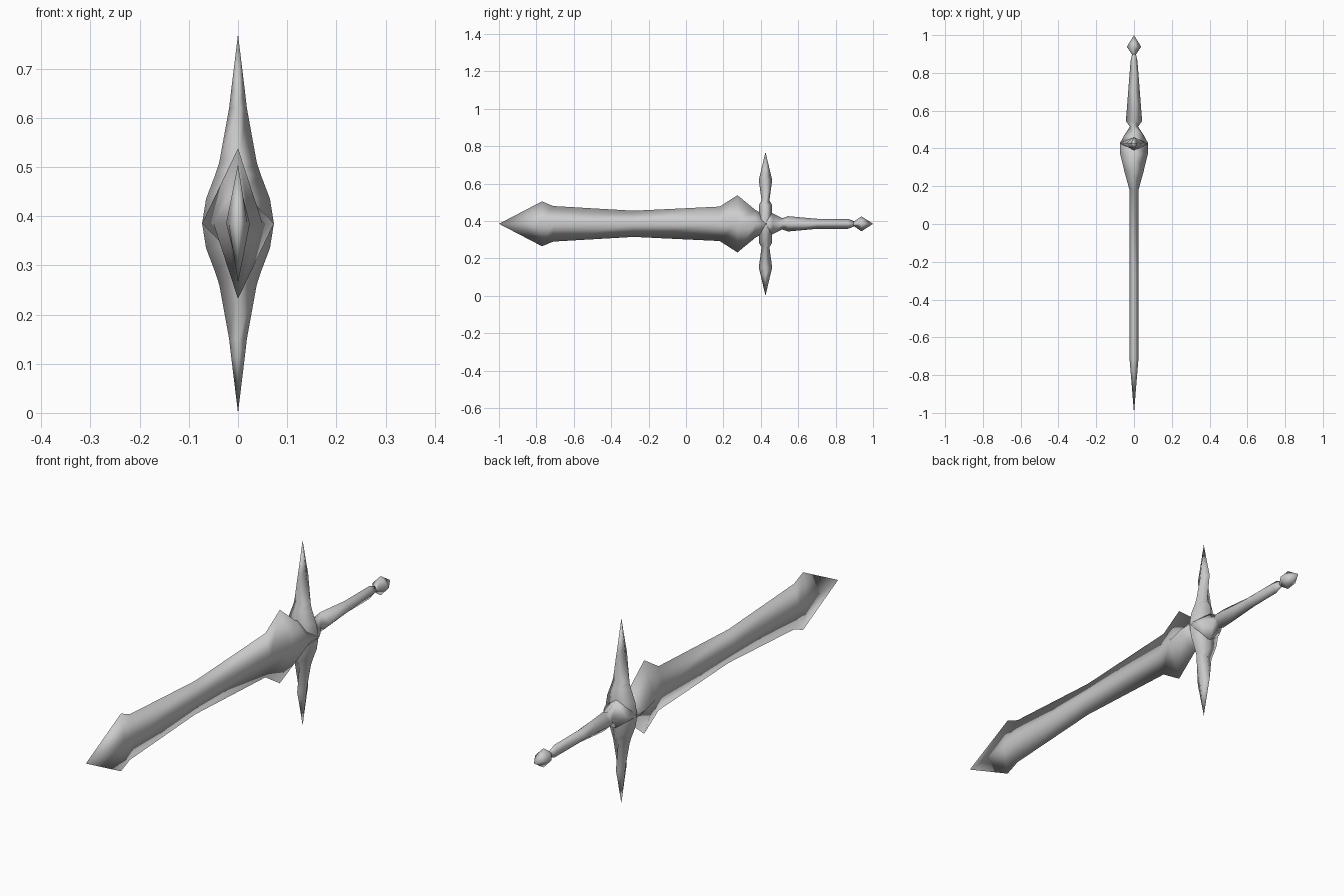
import bpy

cube = bpy.data.objects.get("Cube")
if cube:
    bpy.data.objects.remove(cube)

MID_Z = 0.385     # height of the sword's long axis
GUARD_Y = 0.425   # position of the crossguard

steel = bpy.data.materials.new("plain grey steel")
steel.use_nodes = True
grey = (0.6, 0.6, 0.6, 1)
steel.diffuse_color = grey
steel.node_tree.nodes["Principled BSDF"].inputs["Base Color"].default_value = grey


def loft(name, stations, place):
    """Join four-sided diamond sections (position, half depth, half width)."""
    verts, faces, rings = [], [], []
    for pos, depth, width in stations:
        start = len(verts)
        if depth == 0:
            verts.append(place(pos, 0, 0))
            rings.append([start] * 4)
        else:
            for a, b in ((width, 0), (0, depth), (-width, 0), (0, -depth)):
                verts.append(place(pos, a, b))
            rings.append([start + i for i in range(4)])
    for r, s in zip(rings, rings[1:]):
        for i in range(4):
            j = (i + 1) % 4
            faces.append(list(dict.fromkeys((r[i], r[j], s[j], s[i]))))
    for ring, turn in ((rings[0], -1), (rings[-1], 1)):
        if ring[0] != ring[1]:
            faces.append(ring[::turn])
    mesh = bpy.data.meshes.new(name)
    mesh.from_pydata(verts, [], faces)
    mesh.materials.append(steel)
    mesh.shade_smooth()
    obj = bpy.data.objects.new(name, mesh)
    bpy.context.collection.objects.link(obj)
    # consistent outward faces
    bpy.context.view_layer.objects.active = obj
    obj.select_set(True)
    bpy.ops.object.mode_set(mode='EDIT')
    bpy.ops.mesh.select_all(action='SELECT')
    bpy.ops.mesh.normals_make_consistent(inside=False)
    bpy.ops.object.mode_set(mode='OBJECT')
    obj.select_set(False)


def along_y(pos, x, z):
    return (x, pos, MID_Z + z)


def along_z(pos, x, y):
    return (x, GUARD_Y + y, MID_Z + pos)


# Blade with flared point and wide base
loft("blade", [
    (-1.0, 0, 0), (-0.77, 0.12, 0.019), (-0.71, 0.095, 0.024),
    (-0.28, 0.07, 0.024), (0.18, 0.092, 0.024), (0.275, 0.153, 0.05),
    (0.37, 0.075, 0.073), (0.43, 0.04, 0.073)], along_y)

# Crossguard, mirrored above and below the axis
half = [(0.05, 0.035, 0.065), (0.1, 0.036, 0.046), (0.125, 0.021, 0.038),
        (0.235, 0.036, 0.018), (0.27, 0.027, 0.014), (0.385, 0, 0)]
loft("crossguard", [(-p, d, w) for p, d, w in reversed(half)]
     + [(0, 0.045, 0.073)] + half, along_z)

# Collar, grip and pommel
loft("grip", [
    (0.43, 0.075, 0.073), (0.465, 0.055, 0.055), (0.515, 0.03, 0.022),
    (0.545, 0.041, 0.043), (0.7, 0.027, 0.031), (0.865, 0.027, 0.018),
    (0.9, 0.014, 0.01)], along_y)
loft("pommel", [
    (0.885, 0.014, 0.01), (0.9, 0.014, 0.012), (0.938, 0.04, 0.038), (1.0, 0, 0)], along_y)
